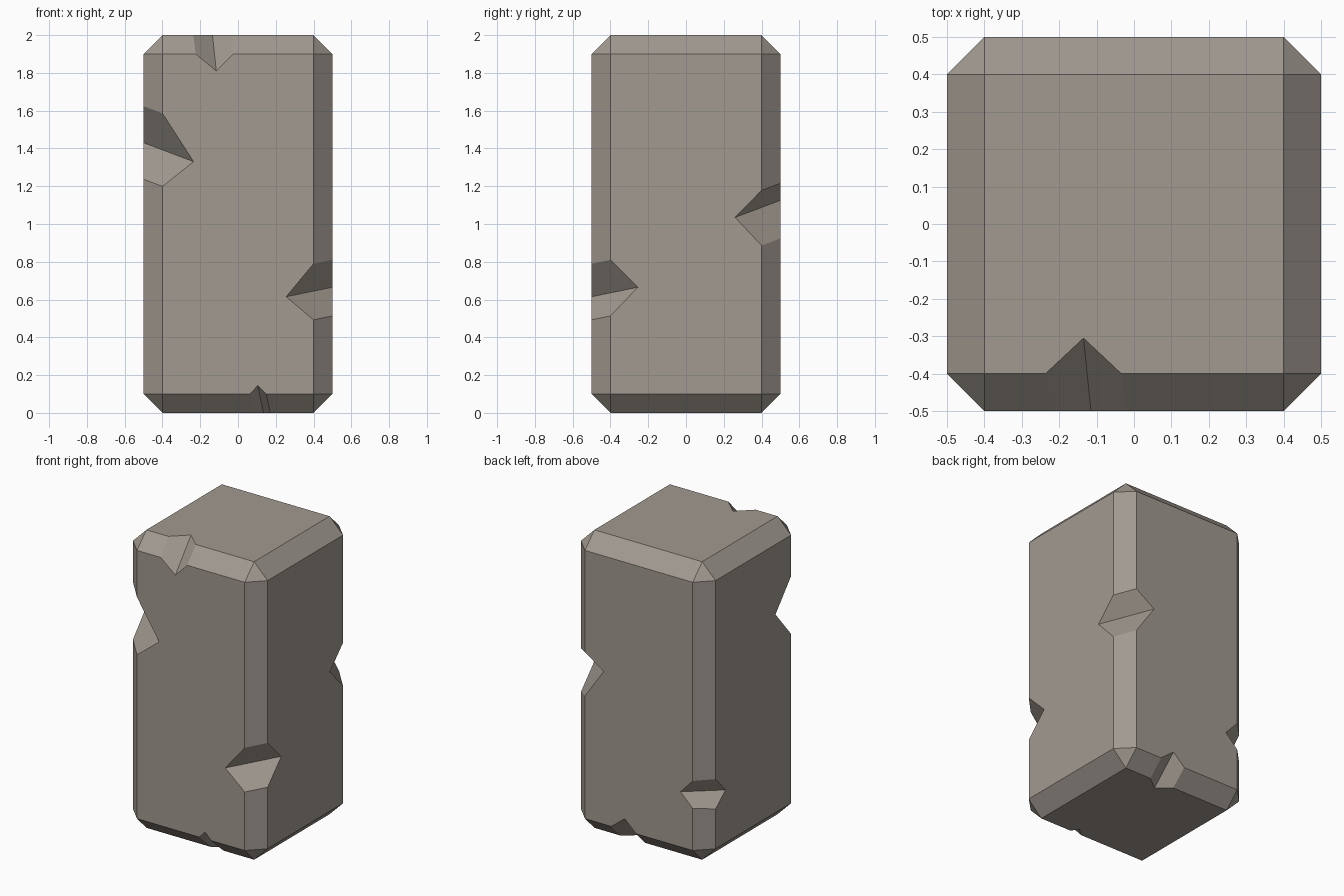
import bpy, bmesh
from mathutils import Vector

if "Cube" in bpy.data.objects:
    bpy.data.objects.remove(bpy.data.objects["Cube"])

stone = bpy.data.materials.new("warm grey stone")
stone.diffuse_color = (0.36, 0.32, 0.28, 1)
stone.use_nodes = True
stone.node_tree.nodes["Principled BSDF"].inputs["Base Color"].default_value = stone.diffuse_color


def add_object(name, bm):
    bmesh.ops.recalc_face_normals(bm, faces=bm.faces)
    mesh = bpy.data.meshes.new(name)
    bm.to_mesh(mesh)
    bm.free()
    mesh.materials.append(stone)
    ob = bpy.data.objects.new(name, mesh)
    bpy.context.collection.objects.link(ob)
    return ob


# Chamfered stone pillar block
bm = bmesh.new()
bmesh.ops.create_cube(bm, size=1)
for v in bm.verts:
    v.co.z = v.co.z * 2 + 1
bmesh.ops.bevel(bm, geom=bm.edges[:], offset=0.1, offset_type='OFFSET',
                segments=1, profile=0.5, affect='EDGES')
pillar = add_object("stone_pillar", bm)


def chip(a, b, side1, side2):
    """Cut a V notch: valley runs a to b, its walls pass through side1 and side2."""
    a, b = Vector(a), Vector(b)
    mid, along = (a + b) / 2, (b - a).normalized() * 0.3
    ends = [a - along, b + along]
    bm = bmesh.new()
    for e in ends:
        bm.verts.new(e)
        for s in (side1, side2):
            bm.verts.new(e + (Vector(s) - mid) * 2)
    bmesh.ops.convex_hull(bm, input=bm.verts[:])
    cutter = add_object("chip_cutter", bm)
    cutter.hide_render = True
    mod = pillar.modifiers.new("chip", 'BOOLEAN')
    mod.operation, mod.solver, mod.object = 'DIFFERENCE', 'EXACT', cutter
    bpy.context.view_layer.objects.active = pillar
    bpy.ops.object.modifier_apply(modifier=mod.name)
    bpy.data.objects.remove(cutter)


# Chips on the upright edges
chip((-0.235, -0.5, 1.33), (-0.5, -0.235, 1.43), (-0.45, -0.45, 1.605), (-0.45, -0.45, 1.218))
chip((0.255, -0.5, 0.615), (0.5, -0.255, 0.665), (0.45, -0.45, 0.80), (0.45, -0.45, 0.503))
chip((0.5, 0.26, 1.035), (0.26, 0.5, 1.125), (0.45, 0.45, 1.197), (0.45, 0.45, 0.905))
chip((-0.31, 0.5, 0.47), (-0.5, 0.295, 0.455), (-0.45, 0.45, 0.567), (-0.45, 0.45, 0.375))
# Chips on the top front, bottom front and bottom back edges
chip((-0.115, -0.5, 1.81), (-0.135, -0.305, 2), (-0.23, -0.45, 1.95), (-0.03, -0.45, 1.95))
chip((0.105, -0.5, 0.145), (0.135, -0.355, 0), (0.073, -0.45, 0.05), (0.16, -0.45, 0.05))
chip((0.106, 0.5, 0.178), (0.11, 0.325, 0), (0.205, 0.45, 0.05), (0.022, 0.45, 0.05))
